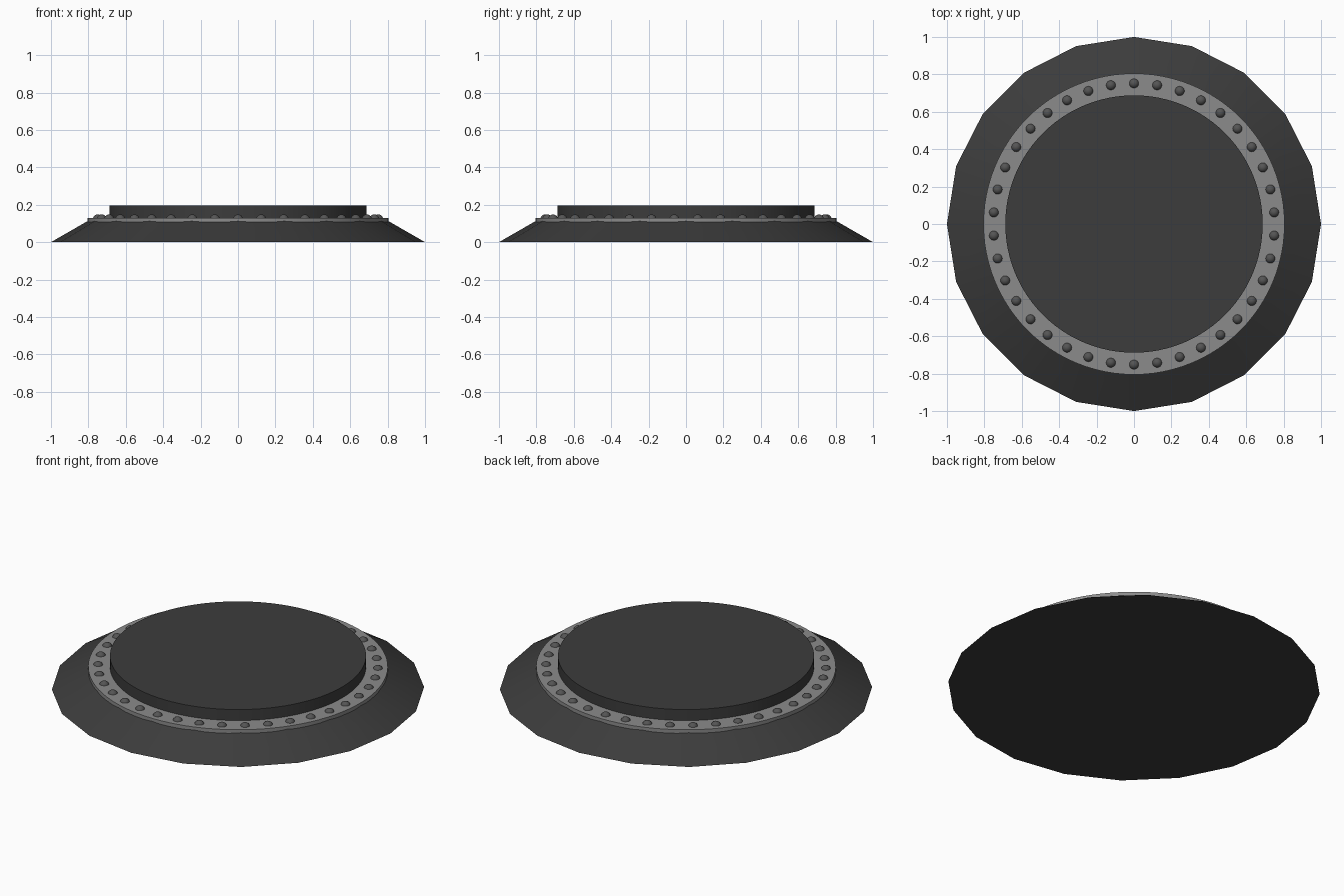
import bpy, bmesh, math
from mathutils import Matrix

if "Cube" in bpy.data.objects:
    bpy.data.objects.remove(bpy.data.objects["Cube"])


def material(name, v):
    m = bpy.data.materials.new(name)
    m.diffuse_color = (v, v, v, 1)
    m.use_nodes = True
    m.node_tree.nodes["Principled BSDF"].inputs["Base Color"].default_value = m.diffuse_color
    return m


dark = material("dark_metal", 0.045)
light = material("light_metal", 0.26)
stud = material("stud_metal", 0.09)


def finish(bm, name, mat, angle=30):
    bmesh.ops.recalc_face_normals(bm, faces=bm.faces)
    me = bpy.data.meshes.new(name)
    bm.to_mesh(me)
    bm.free()
    ob = bpy.data.objects.new(name, me)
    bpy.context.collection.objects.link(ob)
    me.materials.append(mat)
    bpy.ops.object.select_all(action='DESELECT')
    ob.select_set(True)
    bpy.context.view_layer.objects.active = ob
    bpy.ops.object.shade_smooth_by_angle(angle=math.radians(angle))
    return ob


def frustum(name, r1, r2, z0, z1, sides, mat):
    bm = bmesh.new()
    bmesh.ops.create_cone(bm, cap_ends=True, segments=sides, radius1=r1, radius2=r2,
                          depth=z1 - z0, matrix=Matrix.Translation((0, 0, (z0 + z1) / 2)))
    return finish(bm, name, mat)


# Sloped twenty-sided base and raised round plate
frustum("sloped_base", 1.0, 0.80, 0, 0.115, 20, dark)
frustum("top_plate", 0.688, 0.688, 0.11, 0.195, 96, dark)

# Flat trim ring: rectangular section swept around the centre
bm = bmesh.new()
section = [(0.68, 0.108), (0.805, 0.108), (0.805, 0.13), (0.68, 0.13)]
N = 96
rows = [[bm.verts.new((r * math.cos(2 * math.pi * i / N), r * math.sin(2 * math.pi * i / N), z))
         for r, z in section] for i in range(N)]
for i in range(N):
    a, b = rows[i], rows[(i + 1) % N]
    for k in range(4):
        j = (k + 1) % 4
        bm.faces.new((a[k], b[k], b[j], a[j]))
finish(bm, "trim_ring", light)

# Rivets set evenly into the ring
bm = bmesh.new()
for i in range(38):
    t = math.pi / 2 + 2 * math.pi * i / 38
    bmesh.ops.create_uvsphere(bm, u_segments=16, v_segments=10, radius=0.027,
                              matrix=Matrix.Translation((0.752 * math.cos(t), 0.752 * math.sin(t), 0.121)))
finish(bm, "rivets", stud, 60)
